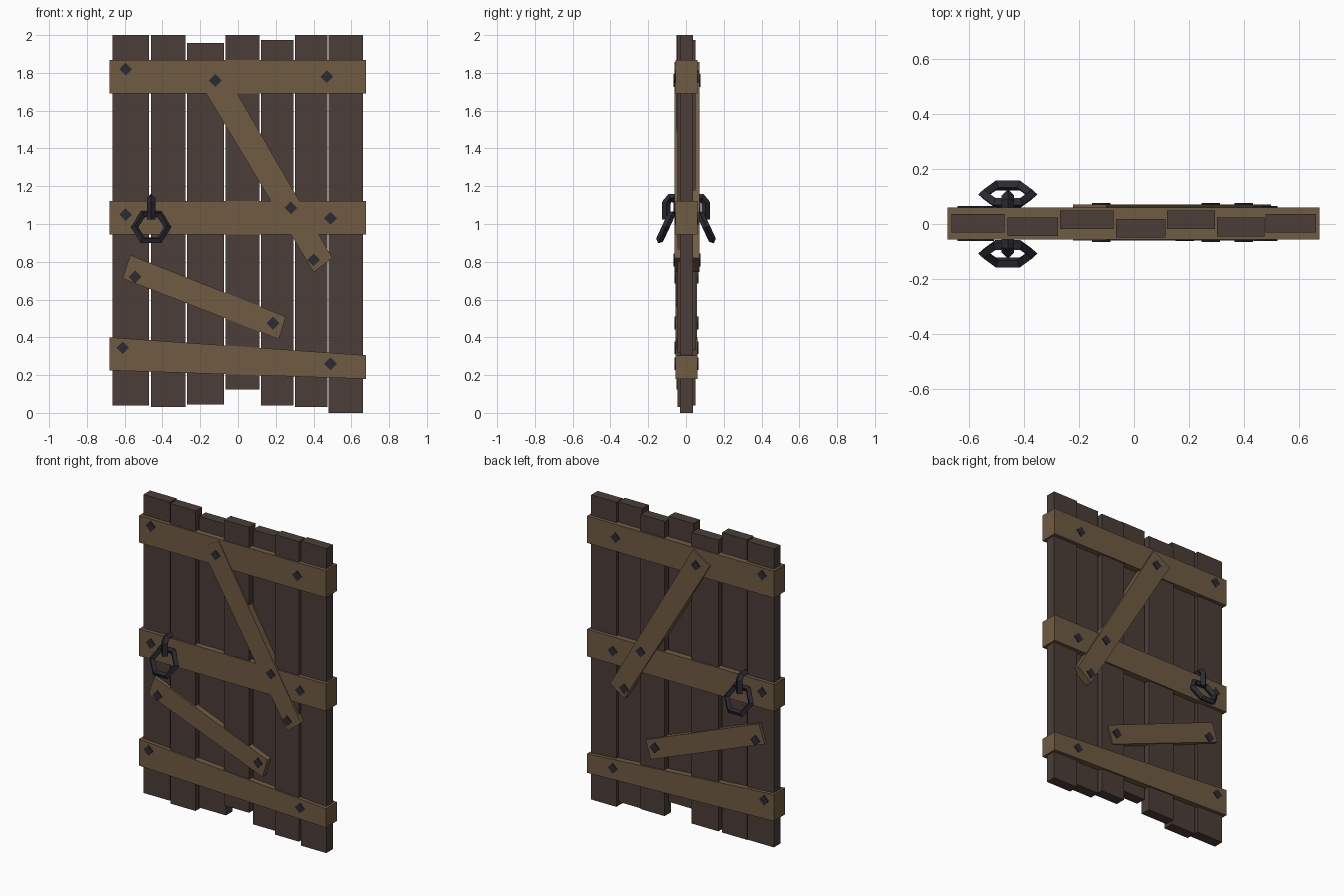
import bpy, bmesh, math
from mathutils import Vector

if "Cube" in bpy.data.objects:
    bpy.data.objects.remove(bpy.data.objects["Cube"])


def material(name, rgb):
    m = bpy.data.materials.new(name)
    m.diffuse_color = (*rgb, 1)
    m.use_nodes = True
    m.node_tree.nodes["Principled BSDF"].inputs["Base Color"].default_value = m.diffuse_color
    return m


DARK = material("dark_wood", (0.070, 0.048, 0.040))
LIGHT = material("light_wood", (0.160, 0.104, 0.054))
IRON = material("dark_iron", (0.024, 0.024, 0.034))


def finish(name, bm, mat):
    bmesh.ops.recalc_face_normals(bm, faces=bm.faces)
    me = bpy.data.meshes.new(name)
    bm.to_mesh(me)
    bm.free()
    me.materials.append(mat)
    ob = bpy.data.objects.new(name, me)
    bpy.context.collection.objects.link(ob)
    return ob


def board(name, outline, y0, y1, mat):
    """Extrude an (x, z) outline from y0 to y1."""
    bm = bmesh.new()
    a = [bm.verts.new((x, y0, z)) for x, z in outline]
    b = [bm.verts.new((x, y1, z)) for x, z in outline]
    bm.faces.new(a)
    bm.faces.new(b[::-1])
    n = len(a)
    for i in range(n):
        j = (i + 1) % n
        bm.faces.new((a[i], b[i], b[j], a[j]))
    return finish(name, bm, mat)


def rect(x0, x1, z0, z1):
    return [(x0, z0), (x1, z0), (x1, z1), (x0, z1)]


# Uneven upright planks: x range, z range, y centre
planks = [
    (-0.665, -0.472, 0.04, 2.0, 0.003), (-0.461, -0.278, 0.03, 2.0, -0.010),
    (-0.270, -0.075, 0.045, 1.957, 0.016), (-0.066, 0.115, 0.125, 2.0, -0.015),
    (0.121, 0.295, 0.04, 1.975, 0.015), (0.302, 0.475, 0.03, 2.0, -0.011),
    (0.480, 0.663, 0.0, 2.0, 0.003)]
for i, (x0, x1, z0, z1, yc) in enumerate(planks):
    board(f"plank_{i + 1}", rect(x0, x1, z0, z1), yc - 0.034, yc + 0.034, DARK)

# Cross battens run through the full thickness
board("top_batten", rect(-0.68, 0.677, 1.69, 1.867), -0.056, 0.06, LIGHT)
board("middle_batten", rect(-0.68, 0.677, 0.945, 1.123), -0.056, 0.06, LIGHT)
board("bottom_batten", [(-0.68, 0.225), (0.677, 0.18), (0.677, 0.305), (-0.68, 0.40)],
      -0.056, 0.06, LIGHT)

# Slanted braces
board("long_brace", [(-0.222, 1.78), (0.40, 0.745), (0.50, 0.82), (-0.10, 1.857)],
      -0.060, 0.071, LIGHT)
board("short_brace", [(-0.612, 0.712), (0.216, 0.39), (0.253, 0.51), (-0.57, 0.835)],
      -0.056, 0.058, LIGHT)

# Diamond nail heads on both faces; brace nails stand further out
nails = [(-0.595, 1.82, 0), (0.47, 1.78, 0), (-0.595, 1.05, 0), (0.49, 1.03, 0),
         (-0.545, 0.72, 0), (0.185, 0.475, 0), (-0.61, 0.345, 0), (0.49, 0.26, 0),
         (-0.12, 1.76, 1), (0.28, 1.085, 1), (0.40, 0.81, 1)]
R = 0.034
for i, (x, z, brace) in enumerate(nails):
    board(f"nail_{i + 1}", [(x - R, z), (x, z - R), (x + R, z), (x, z + R)],
          -0.065 if brace else -0.062, 0.077 if brace else 0.065, IRON)


def hook(name, side):
    """Sweep a diamond section along a bent path in the y-z plane."""
    path = [(0.04, 1.137), (0.085, 1.137), (0.104, 1.112), (0.104, 1.025)]
    normals = [(0, 1), (0.35, 1), (1, 0.35), (1, 0)]
    r, cx = 0.023, -0.46
    bm = bmesh.new()
    rings = []
    for (y, z), (ny, nz) in zip(path, normals):
        c = Vector((cx, side * y, z))
        n = Vector((0, side * ny, nz)).normalized() * r
        s = Vector((r, 0, 0))
        rings.append([bm.verts.new(c + d) for d in (s, n, -s, -n)])
    for a, b in zip(rings, rings[1:]):
        for i in range(4):
            j = (i + 1) % 4
            bm.faces.new((a[i], a[j], b[j], b[i]))
    bm.faces.new(rings[0])
    bm.faces.new(rings[-1])
    finish(name, bm, IRON)


# Hexagonal pull ring and its hook on each face
for side, label in ((-1, "front"), (1, "back")):
    hook(f"{label}_handle_hook", side)
    bpy.ops.mesh.primitive_torus_add(
        major_segments=6, minor_segments=4, major_radius=0.088, minor_radius=0.020,
        location=(-0.46, side * 0.108, 0.983),
        rotation=(math.radians(90 + side * 25), 0, 0))
    ring = bpy.context.object
    ring.name = f"{label}_handle_ring"
    ring.data.materials.append(IRON)
